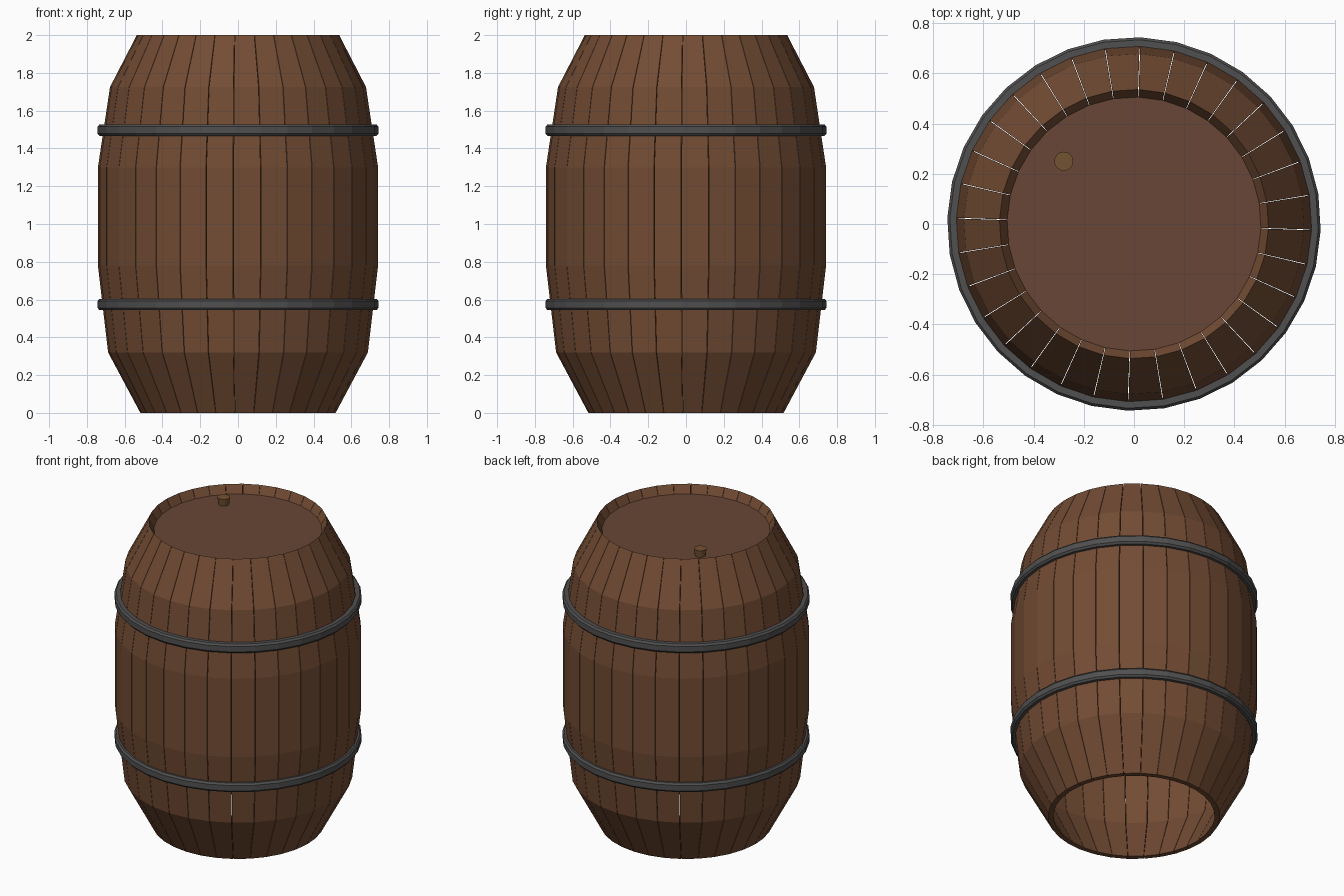
import bpy, bmesh
from math import cos, sin, radians, pi

if "Cube" in bpy.data.objects:
    bpy.data.objects.remove(bpy.data.objects["Cube"])

SIDES = 32
STEP = 2 * pi / SIDES
PHASE = radians(-1.9)


def material(name, rgb):
    m = bpy.data.materials.new(name)
    m.diffuse_color = (*rgb, 1)
    m.use_nodes = True
    m.node_tree.nodes["Principled BSDF"].inputs["Base Color"].default_value = m.diffuse_color
    return m


WOOD = material("wood", (0.17, 0.072, 0.034))
LID = material("lid_wood", (0.14, 0.062, 0.037))
IRON = material("iron", (0.08, 0.08, 0.082))
CORK = material("cork", (0.17, 0.085, 0.03))


def finish(name, bm, mat):
    bmesh.ops.recalc_face_normals(bm, faces=bm.faces)
    me = bpy.data.meshes.new(name)
    bm.to_mesh(me)
    bm.free()
    me.materials.append(mat)
    ob = bpy.data.objects.new(name, me)
    bpy.context.collection.objects.link(ob)
    return ob


def ring(bm, profile, angle):
    return [bm.verts.new((r * cos(angle), r * sin(angle), z)) for r, z in profile]


def bridge(bm, a, b):
    n = len(a)
    for i in range(n):
        j = (i + 1) % n
        bm.faces.new((a[i], b[i], b[j], a[j]))


def disc(name, r, z0, z1, mat, sides, phase=0, at=(0, 0), taper=1):
    bm = bmesh.new()
    loops = [[bm.verts.new((at[0] + rad * cos(phase + k * 2 * pi / sides),
                            at[1] + rad * sin(phase + k * 2 * pi / sides), z))
              for k in range(sides)] for rad, z in ((r * taper, z0), (r, z1))]
    bridge(bm, *loops)
    for loop in loops:
        bm.faces.new(loop)
    return finish(name, bm, mat)


# Staves: separate bent boards with hairline gaps
OUTER = [(0.517, 0), (0.688, 0.32), (0.742, 0.78), (0.742, 1.30), (0.678, 1.725), (0.536, 2.0)]
INNER = [(0.505, 1.945), (0.645, 1.71), (0.71, 1.30), (0.71, 0.78), (0.656, 0.33), (0.485, 0)]
GAP = radians(0.12)
bm = bmesh.new()
for k in range(SIDES):
    a = PHASE + k * STEP
    left = ring(bm, OUTER + INNER, a + GAP)
    right = ring(bm, OUTER + INNER, a + STEP - GAP)
    bridge(bm, left, right)
    # side walls as quads between the outer and inner lines
    n = len(left)
    for side in (left, right):
        for i in range(len(OUTER) - 1):
            bm.faces.new((side[i], side[i + 1], side[n - 2 - i], side[n - 1 - i]))
finish("staves", bm, WOOD)


# Iron hoops with chamfered outer edges
def hoop(name, z):
    prof = [(0.70, z - 0.03), (0.734, z - 0.03), (0.744, z - 0.018),
            (0.744, z + 0.018), (0.734, z + 0.03), (0.70, z + 0.03)]
    bm = bmesh.new()
    rings = [ring(bm, prof, PHASE + k * STEP) for k in range(SIDES)]
    for k in range(SIDES):
        bridge(bm, rings[k], rings[(k + 1) % SIDES])
    finish(name, bm, IRON)


hoop("lower_hoop", 0.574)
hoop("upper_hoop", 1.497)

# Recessed lid and its stopper
disc("lid", 0.508, 1.925, 1.946, LID, SIDES, PHASE)
disc("stopper", 0.038, 1.94, 1.992, CORK, 16, at=(-0.28, 0.25), taper=0.85)
